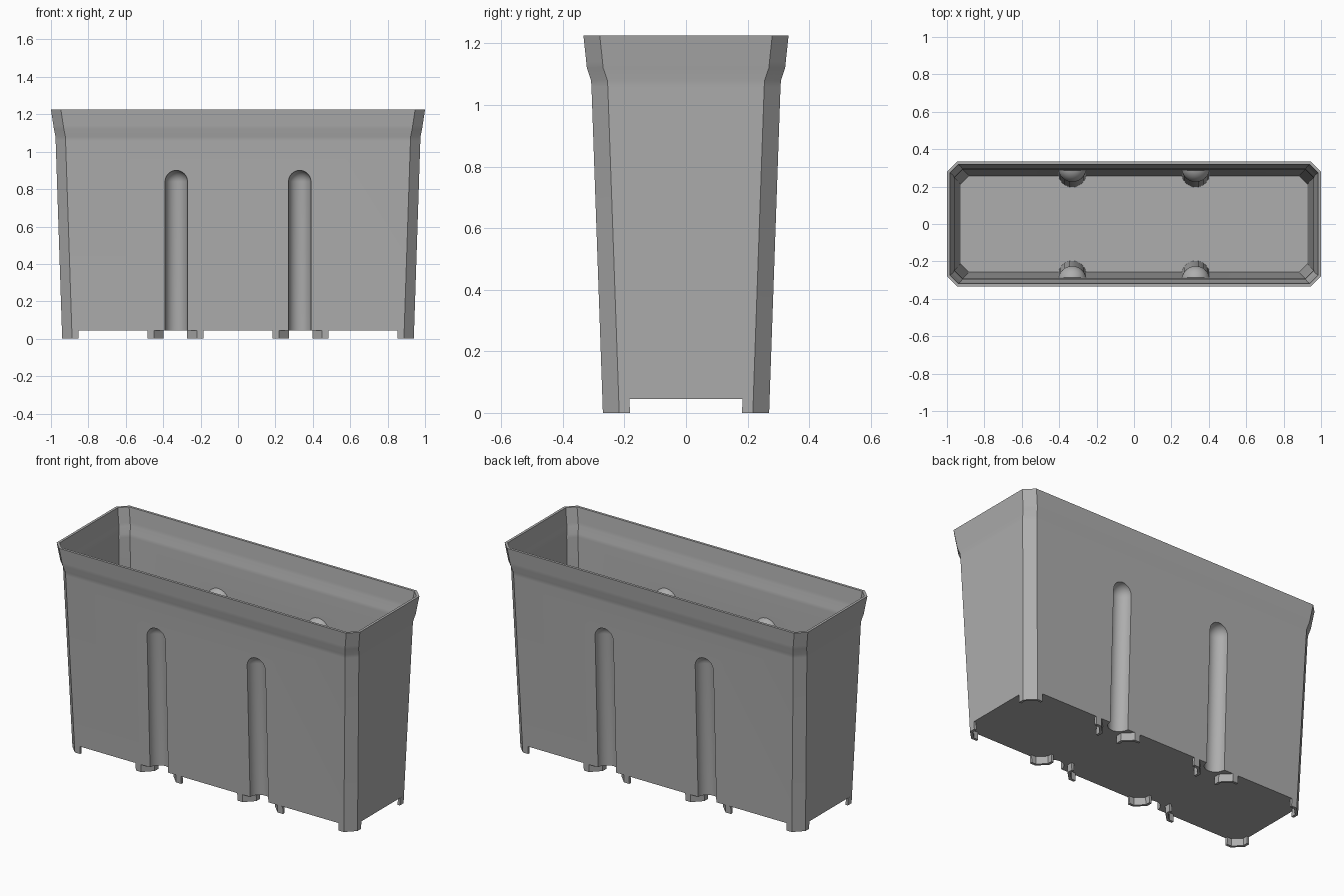
import bpy, bmesh
from math import sin, cos, pi, radians

if "Cube" in bpy.data.objects:
    bpy.data.objects.remove(bpy.data.objects["Cube"], do_unlink=True)

WALL = 0.015          # wall and floor thickness
FLOOR = 0.045         # underside of the floor
SLOPE = 0.035         # outward lean of the walls
CHAMFER = 0.053

grey = bpy.data.materials.new("grey plastic")
grey.use_nodes = True
colour = (0.42, 0.42, 0.42, 1)
grey.diffuse_color = colour
grey.node_tree.nodes["Principled BSDF"].inputs["Base Color"].default_value = colour


def loft(name, rings):
    """Closed solid through a stack of rings, lowest first."""
    bm = bmesh.new()
    loops = [[bm.verts.new(p) for p in ring] for ring in rings]
    n = len(loops[0])
    for a, b in zip(loops, loops[1:]):
        for i in range(n):
            j = (i + 1) % n
            bm.faces.new((a[i], a[j], b[j], b[i]))
    bm.faces.new(loops[0][::-1])
    bm.faces.new(loops[-1])
    bmesh.ops.recalc_face_normals(bm, faces=bm.faces)
    mesh = bpy.data.meshes.new(name)
    bm.to_mesh(mesh)
    bm.free()
    mesh.materials.append(grey)
    obj = bpy.data.objects.new(name, mesh)
    bpy.context.collection.objects.link(obj)
    return obj


def tub_ring(z, hx, hy, inset=0.0):
    hx, hy, c = hx - inset, hy - inset, CHAMFER - 0.586 * inset
    return [(hx - c, -hy, z), (hx, c - hy, z), (hx, hy - c, z), (hx - c, hy, z),
            (c - hx, hy, z), (-hx, hy - c, z), (-hx, c - hy, z), (c - hx, -hy, z)]


def capsule(name, x, side, radius):
    """Upright rod with a domed top, leaning along the wall."""
    top = 0.84
    steps = [(-0.02, radius)]
    steps += [(top + radius * sin(a), radius * cos(a))
              for a in [pi / 2 * k / 8 for k in range(8)] + [pi / 2 * 0.97]]
    return loft(name, [[(x + r * cos(2 * pi * i / 32),
                         side * (0.27 + SLOPE * z) + r * sin(2 * pi * i / 32), z)
                        for i in range(32)] for z, r in steps])


def subtract(target, cutters):
    """Cut solids out of the target, then discard them."""
    for cutter in cutters:
        mod = target.modifiers.new("cut", "BOOLEAN")
        mod.operation = "DIFFERENCE"
        mod.solver = "EXACT"
        mod.object = cutter
    deps = bpy.context.evaluated_depsgraph_get()
    deps.update()
    mesh = bpy.data.meshes.new_from_object(target.evaluated_get(deps))
    target.modifiers.clear()
    target.data = mesh
    for cutter in cutters:
        bpy.data.objects.remove(cutter, do_unlink=True)


# Tub: leaning walls with a flared collar at the top
profile = [(FLOOR, 0.9415, 0.2715), (1.06, 0.975, 0.307), (1.08, 0.976, 0.3085),
           (1.12, 0.984, 0.322), (1.14, 0.987, 0.324), (1.225, 1.0, 0.333)]
tub = loft("tub", [tub_ring(*p) for p in profile])
hollow = [(FLOOR + WALL, 0.942, 0.272)] + profile[1:] + [(1.24, 1.002, 0.3345)]
cavity = loft("cavity", [tub_ring(*p, inset=WALL) for p in hollow])

# Grooves pressed into the long walls
spots = [(x, side) for x in (-0.33, 0.33) for side in (-1, 1)]
subtract(cavity, [capsule("bulge", x, s, 0.06 + WALL) for x, s in spots])
subtract(tub, [cavity] + [capsule("groove", x, s, 0.06) for x, s in spots])

bpy.ops.object.select_all(action="DESELECT")
tub.select_set(True)
bpy.context.view_layer.objects.active = tub
bpy.ops.object.shade_smooth_by_angle(angle=radians(30))


# Feet: thin chamfered corner brackets under the floor
def foot(name, x, sx, sy, lean):
    e, c, k = 0.088, CHAMFER, 0.414 * WALL
    plan = [(e, 0), (c, 0), (0, c), (0, e),
            (WALL, e), (WALL, c + k), (c + k, WALL), (e, WALL)]
    return loft(name, [[(x + sx * (lean * z - u), sy * (0.27 + SLOPE * z - v), z)
                        for u, v in plan] for z in (0, FLOOR)])


for sx, side_name in ((-1, "right"), (1, "left")):
    for sy, end_name in ((-1, "front"), (1, "back")):
        tag = end_name + "_" + side_name
        foot("corner_foot_" + tag, sx * 0.94, sx, sy, SLOPE)
        foot("groove_outer_foot_" + tag, sx * 0.397, -sx, sy, 0)
        foot("groove_inner_foot_" + tag, sx * 0.273, sx, sy, 0)
